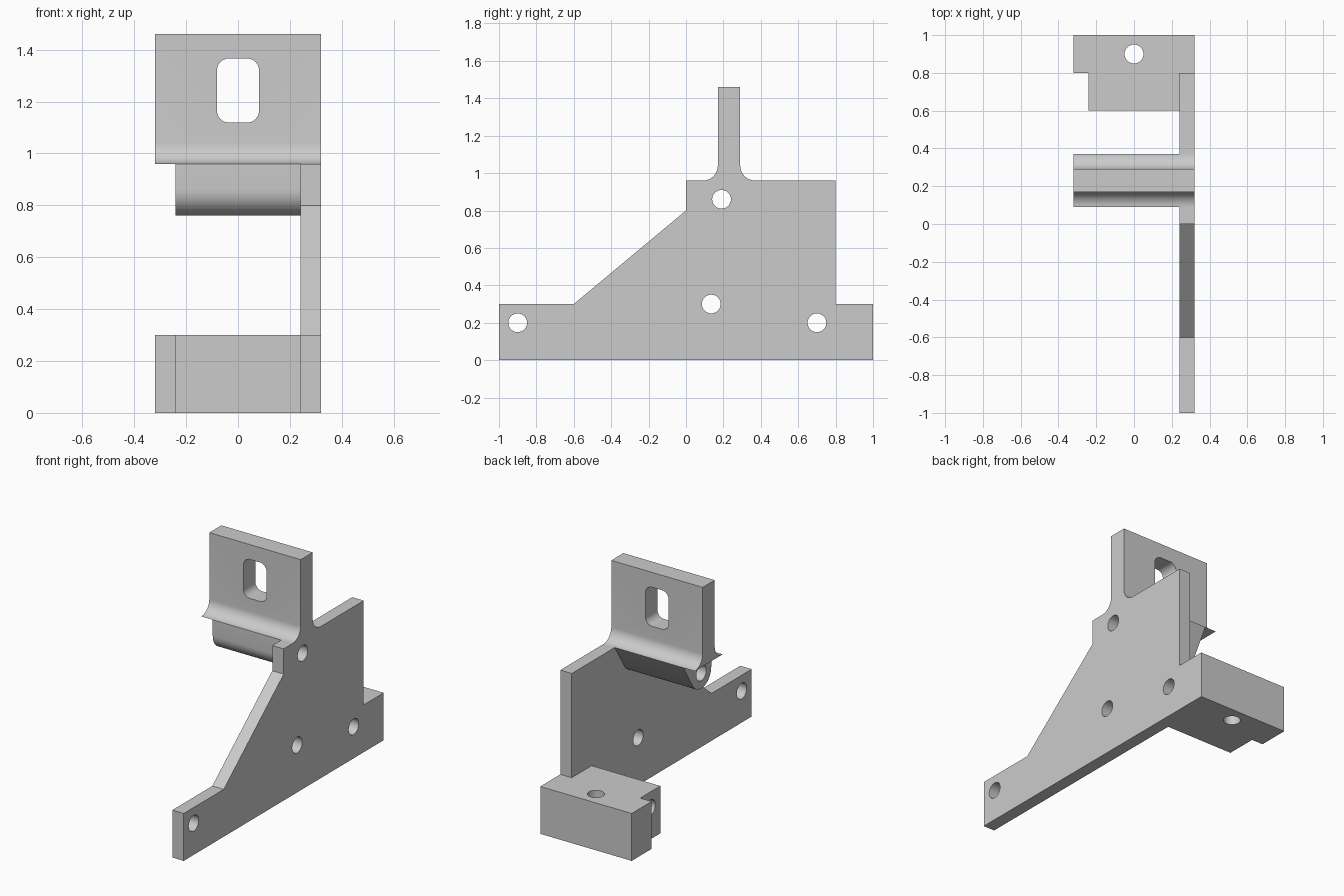
import bpy
import bmesh
from math import cos, sin, radians
from mathutils import Vector

cube = bpy.data.objects.get("Cube")
if cube:
    bpy.data.objects.remove(cube, do_unlink=True)

grey = bpy.data.materials.new("light grey")
grey.use_nodes = True
colour = (0.6, 0.6, 0.6, 1)
grey.diffuse_color = colour
grey.node_tree.nodes["Principled BSDF"].inputs["Base Color"].default_value = colour


def arc(cu, cv, r, start, end, steps=12):
    """Points along a circular arc, angles in degrees."""
    angles = [radians(start + (end - start) * i / steps) for i in range(steps + 1)]
    return [(cu + r * cos(a), cv + r * sin(a)) for a in angles]


def prism(name, outline, axis, low, high):
    """Extrude a flat outline along the x, y or z axis."""
    place = {"x": lambda u, v, w: (w, u, v),
             "y": lambda u, v, w: (u, w, v),
             "z": lambda u, v, w: (u, v, w)}[axis]
    bm = bmesh.new()
    face = bm.faces.new([bm.verts.new(place(u, v, low)) for u, v in outline])
    side = bmesh.ops.extrude_face_region(bm, geom=[face])
    moved = [g for g in side["geom"] if isinstance(g, bmesh.types.BMVert)]
    bmesh.ops.translate(bm, verts=moved, vec=Vector(place(0, 0, high - low)))
    bmesh.ops.recalc_face_normals(bm, faces=bm.faces)
    mesh = bpy.data.meshes.new(name)
    bm.to_mesh(mesh)
    bm.free()
    obj = bpy.data.objects.new(name, mesh)
    bpy.context.collection.objects.link(obj)
    mesh.materials.append(grey)
    return obj


def select(obj):
    bpy.ops.object.select_all(action="DESELECT")
    obj.select_set(True)
    bpy.context.view_layer.objects.active = obj


def cut(obj, outline, axis):
    """Cut a through opening and discard the cutter."""
    cutter = prism("cutter", outline, axis, -2, 2)
    cutter.hide_render = True
    mod = obj.modifiers.new("opening", "BOOLEAN")
    mod.operation = "DIFFERENCE"
    mod.solver = "EXACT"
    mod.object = cutter
    select(obj)
    bpy.ops.object.modifier_apply(modifier=mod.name)
    bpy.data.objects.remove(cutter, do_unlink=True)


def hole(u, v):
    return arc(u, v, 0.05, 0, 350, 35)


# Upright side plate with four cross holes
plate = prism("side_plate", [(-1, 0), (1, 0), (1, 0.3), (0.8, 0.3), (0.8, 0.96),
                             (0, 0.96), (0, 0.8), (-0.6, 0.3), (-1, 0.3)],
              "x", 0.24, 0.32)
for y, z in [(-0.9, 0.2), (0.7, 0.2), (0.135, 0.3), (0.19, 0.86)]:
    cut(plate, hole(y, z), "x")

# Stepped mounting block at the back
block = prism("mounting_block", [(-0.24, 0.6), (0.24, 0.6), (0.24, 1),
                                 (-0.32, 1), (-0.32, 0.8), (-0.24, 0.8)],
              "z", 0, 0.3)
cut(block, hole(0.7, 0.2), "x")
cut(block, hole(0, 0.9), "z")

# Top tab with flared foot and rounded slot
front_fillet = arc(0.09, 1.04, 0.08, 270, 360)
back_fillet = arc(0.37, 1.04, 0.08, 180, 270)
tab = prism("top_tab", front_fillet + [(0.17, 1.46), (0.29, 1.46)] + back_fillet,
            "x", -0.32, 0.32)
slot = []
for i, (x, z) in enumerate([(0.035, 1.32), (-0.035, 1.32), (-0.035, 1.165), (0.035, 1.165)]):
    slot += arc(x, z, 0.046, i * 90, i * 90 + 90, 8)
cut(tab, slot, "y")

# Rounded pivot lug under the tab
lug = prism("pivot_lug", [(0.37, 0.96), (0.09, 0.96)] + arc(0.19, 0.86, 0.1, 180, 328, 16),
            "x", -0.24, 0.24)
cut(lug, hole(0.19, 0.86), "x")

for obj in (plate, block, tab, lug):
    select(obj)
    bpy.ops.object.shade_smooth_by_angle(angle=radians(30))
